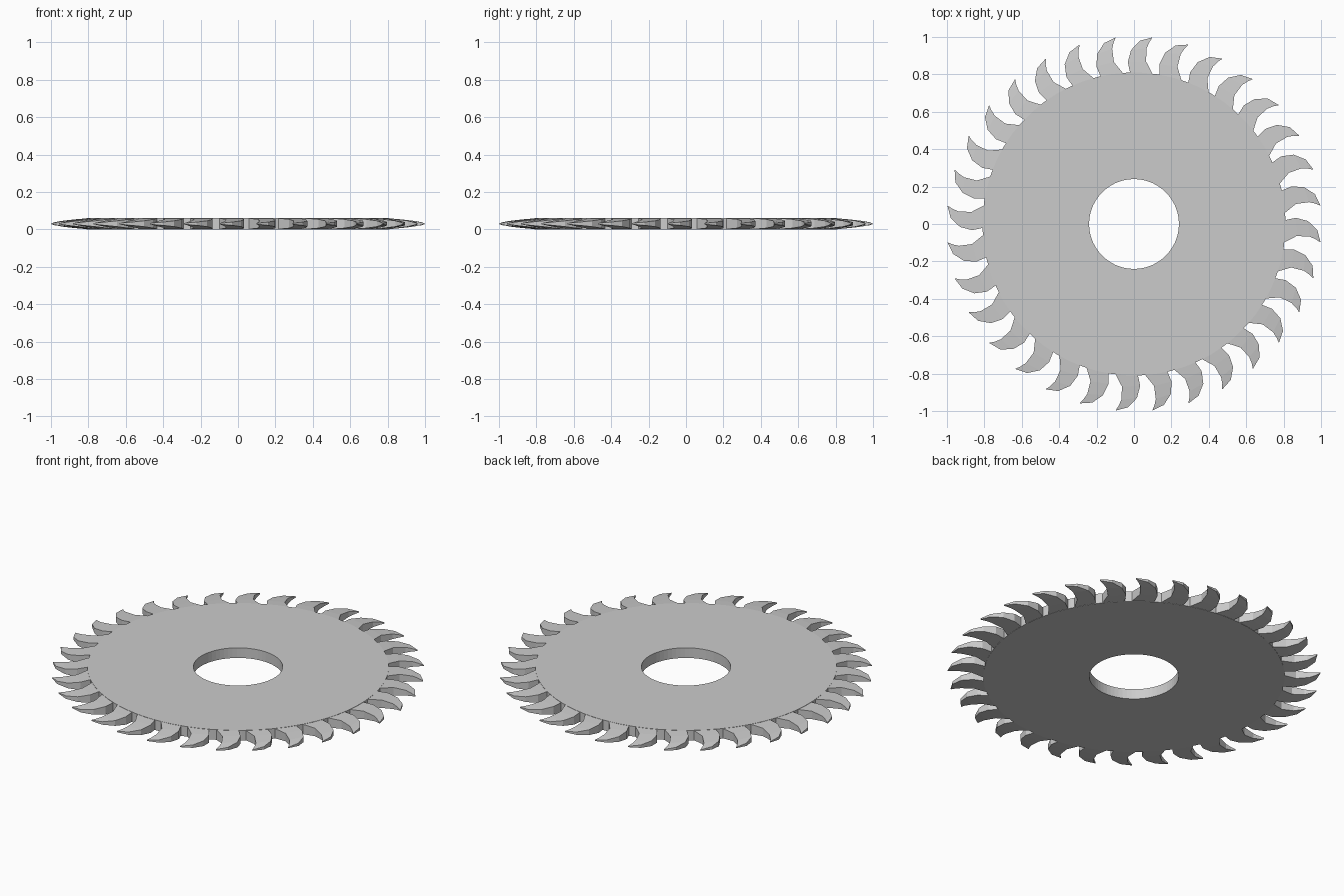
import bpy, bmesh, math
from mathutils import Matrix, Vector

if "Cube" in bpy.data.objects:
    bpy.data.objects.remove(bpy.data.objects["Cube"])

TEETH, HALF, R_DISC, R_HOLE, SIDES = 32, 0.03, 0.81, 0.24, 64


def finish(bm, name):
    bmesh.ops.recalc_face_normals(bm, faces=bm.faces)
    mesh = bpy.data.meshes.new(name)
    bm.to_mesh(mesh)
    bm.free()
    obj = bpy.data.objects.new(name, mesh)
    bpy.context.collection.objects.link(obj)
    return obj


# Flat disc with a round arbor hole: square section spun around z
bm = bmesh.new()
section = [(R_HOLE, 0), (R_DISC, 0), (R_DISC, 2 * HALF), (R_HOLE, 2 * HALF)]
rings = []
for i in range(SIDES):
    a = 2 * math.pi * (i + 0.5) / SIDES
    rings.append([bm.verts.new((r * math.cos(a), r * math.sin(a), z)) for r, z in section])
for i in range(SIDES):
    p, q = rings[i], rings[(i + 1) % SIDES]
    for j in range(4):
        k = (j + 1) % 4
        bm.faces.new((p[j], p[k], q[k], q[j]))
finish(bm, "blade_disc")

# Hooked tooth: rows of (convex side, concave side, half thickness), base to tip
rows = [
    ((-0.018, 0.795), (0.103, 0.795), 0.0298),
    ((-0.033, 0.865), (0.064, 0.870), 0.0235),
    ((-0.016, 0.930), (0.068, 0.940), 0.0155),
    ((0.032, 0.980), (0.082, 0.972), 0.0085),
    ((0.096, 0.997), (0.0975, 0.995), 0.003),
]
bm = bmesh.new()
for t in range(TEETH):
    rot = Matrix.Rotation(2 * math.pi * t / TEETH, 3, 'Z')
    loops = []
    for a, b, h in rows:
        pts = [(*a, HALF - h), (*b, HALF - h), (*b, HALF + h), (*a, HALF + h)]
        loops.append([bm.verts.new(rot @ Vector(p)) for p in pts])
    for lo, hi in zip(loops, loops[1:]):
        for j in range(4):
            k = (j + 1) % 4
            bm.faces.new((lo[j], lo[k], hi[k], hi[j]))
    bm.faces.new(loops[0])
    bm.faces.new(loops[-1])
finish(bm, "saw_teeth")
